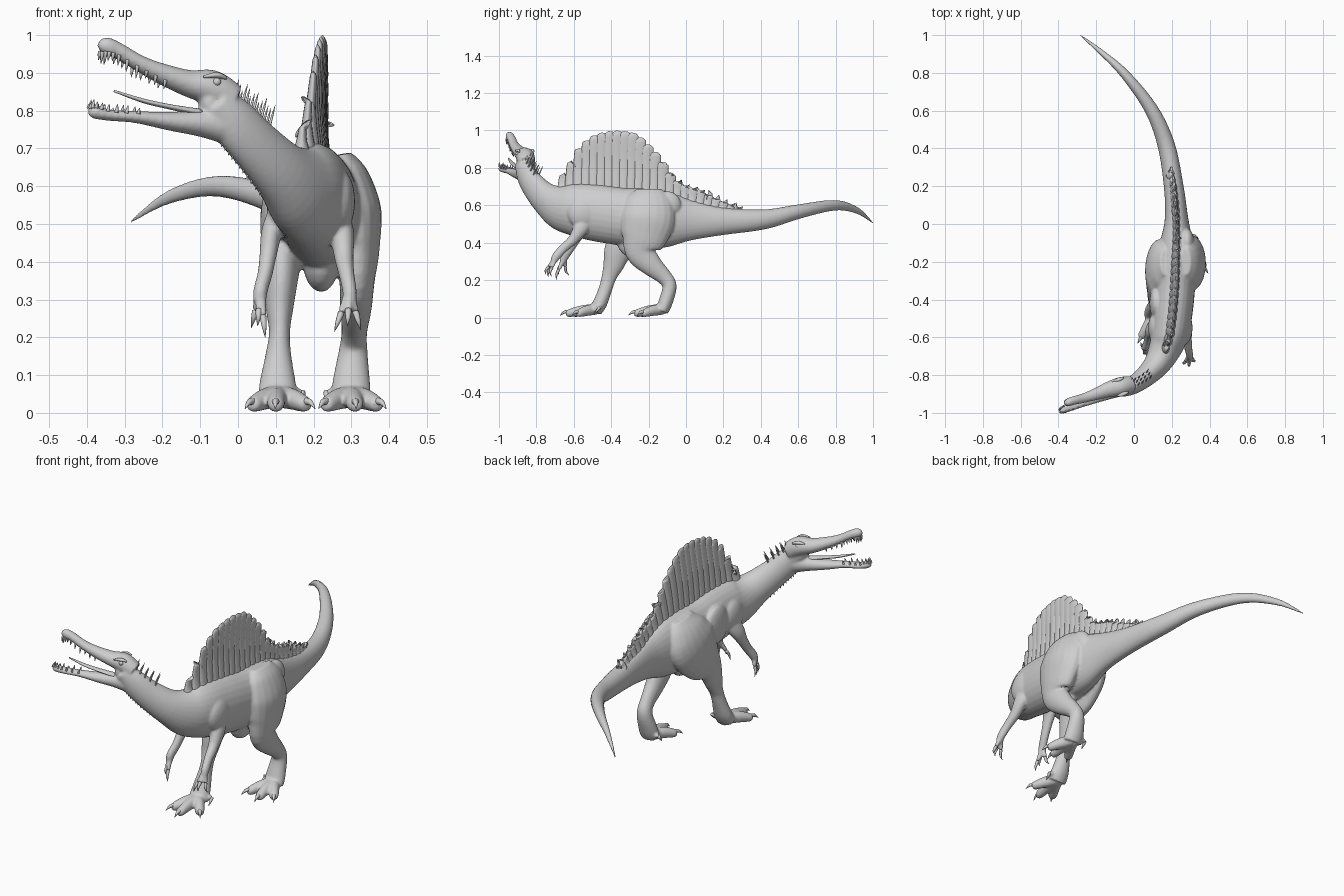
import bpy, bmesh, math, random
from mathutils import Vector

random.seed(4)
X, Y, Z = Vector((1, 0, 0)), Vector((0, 1, 0)), Vector((0, 0, 1))

if "Cube" in bpy.data.objects:
    bpy.data.objects.remove(bpy.data.objects["Cube"], do_unlink=True)

skin = bpy.data.materials.new("plain grey")
skin.use_nodes = True
GREY = (0.62, 0.62, 0.62, 1)
skin.diffuse_color = GREY
skin.node_tree.nodes["Principled BSDF"].inputs["Base Color"].default_value = GREY


def finish(bm, name, fuse=0, smooth=0):
    """Turn a bmesh into a shaded object, optionally fusing its pieces."""
    bmesh.ops.recalc_face_normals(bm, faces=bm.faces)
    mesh = bpy.data.meshes.new(name)
    bm.to_mesh(mesh)
    bm.free()
    mesh.materials.append(skin)
    obj = bpy.data.objects.new(name, mesh)
    bpy.context.collection.objects.link(obj)
    for poly in mesh.polygons:
        poly.use_smooth = True
    if fuse:
        remesh = obj.modifiers.new("fuse", "REMESH")
        remesh.mode = "VOXEL"
        remesh.voxel_size = fuse
        remesh.use_smooth_shade = True
        relax = obj.modifiers.new("relax", "SMOOTH")
        relax.iterations = smooth


def spline(rows, steps=5):
    """Catmull-Rom through rows of (x, y, z, side radius, up radius)."""
    out = []
    last = len(rows) - 1
    for i in range(last):
        quad = [rows[max(0, min(last, i + k))] for k in (-1, 0, 1, 2)]
        for s in range(steps):
            t = s / steps
            out.append([b + t / 2 * (c - a + t * (2 * a - 5 * b + 4 * c - d + t * (3 * (b - c) + d - a)))
                        for a, b, c, d in zip(*quad)])
    return out + [list(rows[-1])]


def loft(bm, rows, up=Z, segs=20, steps=5):
    """Skin elliptical rings along a smooth path."""
    path = spline(rows, steps)
    pts = [Vector(r[:3]) for r in path]
    rings = []
    for i, (p, row) in enumerate(zip(pts, path)):
        t = (pts[min(i + 1, len(pts) - 1)] - pts[max(i - 1, 0)]).normalized()
        high = (up - t * up.dot(t)).normalized()
        side = t.cross(high)
        rings.append([bm.verts.new(p + side * row[3] * math.cos(a) + high * row[4] * math.sin(a))
                      for a in (math.tau * k / segs for k in range(segs))])
    for a, b in zip(rings, rings[1:]):
        for k in range(segs):
            n = (k + 1) % segs
            bm.faces.new((a[k], a[n], b[n], b[k]))
    bm.faces.new(rings[0])
    bm.faces.new(rings[-1])


def blob(bm, centre, size):
    """Ellipsoid muscle mass."""
    made = bmesh.ops.create_uvsphere(bm, u_segments=20, v_segments=12, radius=1)["verts"]
    bmesh.ops.scale(bm, vec=size, verts=made)
    bmesh.ops.translate(bm, vec=centre, verts=made)


def spike(bm, base, tip, radius, bend=(0, 0, 0)):
    """Curved pointed cone for claws, teeth and quills."""
    base, tip = Vector(base), Vector(tip)
    mid = (base + tip) / 2 + Vector(bend)
    axis = tip - base
    up = X if abs(axis.x) < axis.length * 0.8 else Z
    loft(bm, [(*base, radius, radius), (*mid, radius * .7, radius * .7), (*tip, .0005, .0005)],
         up, segs=8, steps=3)


def at_y(rows, y, col):
    """Linear lookup of a column by the first column."""
    for a, b in zip(rows, rows[1:]):
        if min(a[0], b[0]) <= y <= max(a[0], b[0]):
            return a[col] + (b[col] - a[col]) * (y - a[0]) / (b[0] - a[0])


# Tail, trunk and neck centre line
trunk = [(-.285, 1, .505, .004, .004), (-.18, .915, .572, .014, .018), (-.05, .795, .6, .025, .028),
         (.09, .61, .568, .036, .038), (.17, .42, .525, .046, .053), (.21, .2, .515, .052, .074),
         (.225, .03, .52, .062, .108), (.225, -.1, .525, .088, .15), (.22, -.22, .53, .108, .162),
         (.215, -.34, .54, .108, .155), (.205, -.46, .557, .106, .153), (.19, -.58, .575, .1, .143),
         (.16, -.67, .59, .085, .122), (.115, -.75, .635, .068, .088), (.05, -.815, .703, .055, .073),
         (-.01, -.855, .768, .048, .066), (-.06, -.87, .82, .045, .05)]
body = bmesh.new()
loft(body, trunk, segs=28)

# Hip, shoulder, belly and rib masses
blob(body, (.22, -.28, .41), (.05, .09, .09))
blob(body, (.28, -.1, .6), (.04, .075, .075))
for x in (.115, .27):
    blob(body, (x, -.55, .56), (.04, .085, .085))
    blob(body, (x, -.42, .56), (.033, .09, .1))

# Legs: thigh, shin, hock and instep (depth radius, then width radius)
leg_left = [(.275, -.2, .685, .07, .025), (.285, -.2, .63, .125, .06), (.3, -.205, .53, .148, .08),
            (.315, -.225, .43, .125, .06), (.315, -.24, .35, .084, .047), (.312, -.185, .28, .06, .042),
            (.308, -.115, .215, .042, .034), (.305, -.088, .165, .038, .038), (.3, -.11, .08, .038, .05),
            (.3, -.13, .035, .036, .052)]
leg_right = [(.165, -.2, .67, .07, .025), (.15, -.21, .61, .125, .06), (.13, -.235, .53, .155, .07),
             (.118, -.295, .44, .13, .056), (.115, -.36, .36, .08, .045), (.11, -.388, .28, .056, .037),
             (.11, -.412, .215, .04, .028), (.107, -.43, .155, .036, .034), (.105, -.458, .08, .038, .048),
             (.105, -.485, .035, .036, .052)]
arm_left = [(.255, -.53, .54, .05, .03), (.275, -.56, .48, .042, .032), (.28, -.605, .415, .028, .026),
            (.287, -.655, .37, .024, .021), (.295, -.695, .325, .023, .019), (.295, -.71, .295, .014, .018)]
arm_right = [(.115, -.53, .54, .05, .03), (.09, -.56, .48, .042, .028), (.08, -.59, .42, .028, .023),
             (.072, -.62, .37, .024, .02), (.06, -.65, .325, .023, .019), (.057, -.66, .295, .014, .018)]
for limb in (leg_left, leg_right, arm_left, arm_right):
    loft(body, limb, X)

# Skull, cheeks and lower jaw
upper = [(-.015, -.85, .825, .046, .045), (-.07, -.86, .86, .05, .048), (-.13, -.875, .872, .042, .036),
         (-.2, -.9, .897, .032, .028), (-.26, -.92, .925, .026, .022), (-.32, -.935, .96, .023, .022),
         (-.35, -.945, .97, .021, .024), (-.367, -.95, .963, .01, .012)]
lower = [(-.03, -.86, .762, .044, .052), (-.1, -.88, .767, .04, .036), (-.18, -.91, .772, .032, .025),
         (-.27, -.945, .783, .024, .016), (-.34, -.968, .788, .024, .015), (-.38, -.985, .797, .019, .018),
         (-.395, -.99, .8, .008, .009)]
for jaw in (upper, lower):
    loft(body, jaw)
blob(body, (-.075, -.868, .82), (.03, .04, .045))

# Toes and fingers, each ending in a claw
claws = bmesh.new()
for ball, tips in (((.3, -.125, .045), ((.235, -.24), (.31, -.265), (.368, -.225))),
                   ((.105, -.48, .045), ((.04, -.595), (.1, -.63), (.178, -.575)))):
    heel = Vector(ball)
    for tx, ty in tips:
        tip = Vector((tx, ty, .022))
        mid = heel.lerp(tip, .55)
        loft(body, [(*heel, .03, .03), (*mid[:2], .036, .026, .028), (*tip, .021, .02),
                    (*(tip + (tip - heel) * .08), .008, .01)])
        out = (tip - heel).normalized() * .045
        spike(claws, tip + Vector((0, 0, .008)), tip + Vector((out.x, out.y, -.012)), .011, (0, 0, .008))
    inner = heel + Vector((-.065 if ball[0] > .2 else .065, .02, .01))
    loft(body, [(*heel, .02, .02), (*heel.lerp(inner, .6), .016, .016), (*inner, .01, .01)], Y)
    spike(claws, inner, inner + Vector((0, -.03, -.035)), .009)
for arm, tips in ((arm_left, ((.255, -.735, .215), (.29, -.75, .23), (.325, -.72, .22))),
                  (arm_right, ((.035, -.625, .225), (.052, -.68, .23), (.072, -.69, .2)))):
    palm = Vector(arm[-2][:3])
    for tip in map(Vector, tips):
        knuckle = palm.lerp(tip, .55) + Vector((0, -.008, 0))
        loft(body, [(*palm, .013, .013), (*palm.lerp(knuckle, .6), .011, .011), (*knuckle, .01, .01)], X)
        spike(claws, knuckle, tip, .009, (0, -.008, 0))
finish(body, "body", fuse=.006, smooth=5)
finish(claws, "claws")

# Sail: a row of flattened overlapping spines with a scalloped rim
rim = [(-.66, .74), (-.62, .79), (-.59, .87), (-.55, .925), (-.5, .968), (-.43, .993), (-.35, 1),
       (-.27, .985), (-.22, .94), (-.165, .885), (-.12, .825), (-.075, .76), (-.03, .715),
       (.075, .68), (.18, .627), (.3, .58)]
line = [(r[1], r[0], r[2], r[4]) for r in trunk]
sail = bmesh.new()
for i in range(24):
    y = -.645 + i * .04
    x, mid, high = (at_y(line, y, c) for c in (1, 2, 3))
    base, top = mid + high * .7, at_y(rim, y, 1)
    tall = top - base
    tip = x + tall * .03
    loft(sail, [(x, y - .01, base, .028, .034), (x, y - .005, base + tall * .5, .015, .034),
                (tip, y, top - tall * .1, .01, .032), (tip, y + .002, top - .009, .007, .024),
                (tip, y + .003, top, .002, .01)], Y, segs=16, steps=3)
finish(sail, "back_sail")

# Teeth along both sides of each jaw
teeth = bmesh.new()
for jaw, way in ((upper, -1), (lower, 1)):
    path = spline(jaw, 5)
    for p in path[15:-1:2]:
        for side in (-1, 1):
            size = random.uniform(.02, .036) if way < 0 else random.uniform(.012, .024)
            root = Vector(p[:3]) + Vector((-.33, .94, 0)) * side * p[3] * .75
            root.z += way * p[4] * .55
            spike(teeth, root, root + Vector((.004 * way, 0, way * size)), .0055)
finish(teeth, "teeth")

# Tongue
tongue = bmesh.new()
loft(tongue, [(-.1, -.885, .795, .018, .01), (-.18, -.91, .81, .016, .007),
              (-.25, -.93, .826, .012, .006), (-.328, -.95, .852, .003, .003)])
finish(tongue, "tongue")

# Eyes with brow ridges
eyes, brows = bmesh.new(), bmesh.new()
for side in (-1, 1):
    spot = Vector((-.068, -.862, .876)) + Vector((-.3, .95, 0)) * side * .04
    blob(eyes, spot, (.011, .011, .011))
    loft(brows, [(*(spot + Vector((.025, .01, .01))), .004, .004), (*(spot + Vector((0, 0, .018))), .011, .008),
                 (*(spot + Vector((-.035, -.012, .014))), .003, .003)])
finish(eyes, "eyes")
finish(brows, "brow_ridges")

# Quills on the nape and a fringe under the throat
quills = bmesh.new()
neck = spline(trunk[-4:], 6)
for i, p in enumerate(neck[2:-3]):
    centre = Vector(p[:3])
    for side in (-1, 0, 1):
        root = centre + Vector((.55, .35, .75)) * p[4] * .9 + Vector((-.5, .8, 0)) * side * .018
        if i > 3 and i % 2:
            size = random.uniform(.035, .06)
            spike(quills, root, root + Vector((.25, .4, .9)) * size, .004)
    root = centre - Vector((.5, .3, .8)) * p[4] * .92
    spike(quills, root, root - Vector((.2, .2, .9)) * .017, .004)
finish(quills, "neck_quills")
